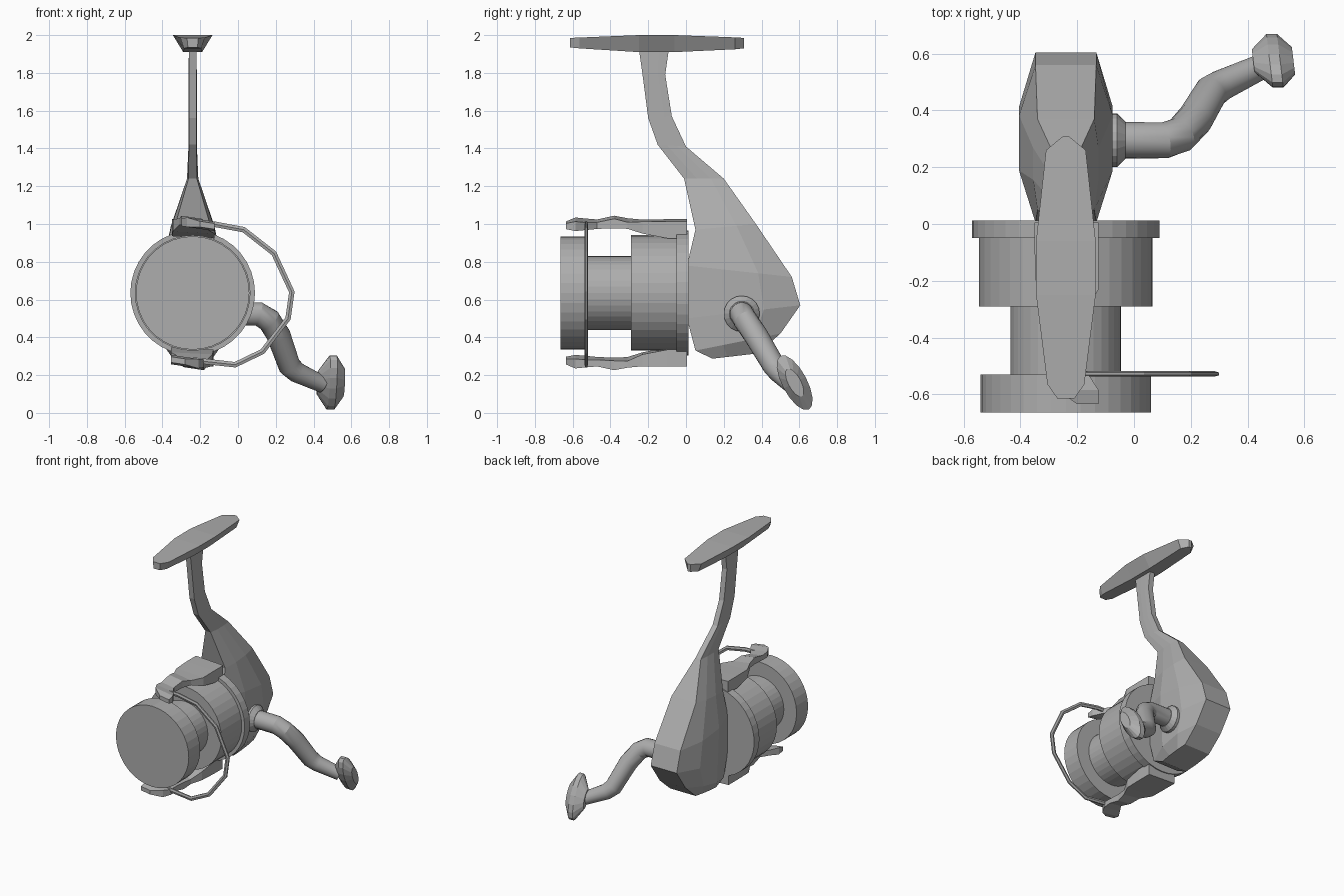
import bpy, bmesh, math
from mathutils import Vector, Matrix

if "Cube" in bpy.data.objects:
    bpy.data.objects.remove(bpy.data.objects["Cube"])

grey = bpy.data.materials.new("grey metal")
grey.diffuse_color = (0.42, 0.42, 0.42, 1)
grey.use_nodes = True
grey.node_tree.nodes["Principled BSDF"].inputs["Base Color"].default_value = grey.diffuse_color
CX, CZ = -0.24, 0.635          # spool axis


def finish(name, bm, smooth=None):
    bmesh.ops.recalc_face_normals(bm, faces=bm.faces)
    me = bpy.data.meshes.new(name)
    bm.to_mesh(me)
    bm.free()
    me.materials.append(grey)
    ob = bpy.data.objects.new(name, me)
    bpy.context.collection.objects.link(ob)
    if smooth:
        bpy.context.view_layer.objects.active = ob
        ob.select_set(True)
        bpy.ops.object.shade_smooth_by_angle(angle=math.radians(smooth))
        ob.select_set(False)
    return ob


def loft(name, rings, smooth=None):
    """Skin a list of equal-length point rings and cap the ends."""
    bm = bmesh.new()
    vs = [[bm.verts.new(p) for p in r] for r in rings]
    n = len(vs[0])
    for a, b in zip(vs, vs[1:]):
        for i in range(n):
            j = (i + 1) % n
            bm.faces.new((a[i], a[j], b[j], b[i]))
    bm.faces.new(vs[0])
    bm.faces.new(vs[-1])
    return finish(name, bm, smooth)


def circle(n):
    return [(math.cos(2 * math.pi * i / n), math.sin(2 * math.pi * i / n)) for i in range(n)]


def lathe_y(name, profile, n=36):
    return loft(name, [[(CX + r * c, y, CZ + r * s) for c, s in circle(n)] for y, r in profile])


def sweep(name, path, radii, n, flat=1.0, smooth=None):
    """Tube along a path; flat squashes the section along y."""
    pts = [Vector(p) for p in path]
    rings = []
    for i, p in enumerate(pts):
        d_in = (p - pts[max(i - 1, 0)]).normalized()
        d_out = (pts[min(i + 1, len(pts) - 1)] - p).normalized()
        t = (d_in + d_out).normalized()
        u = (Vector((0, 1, 0)) - t * t.y).normalized()
        v = t.cross(u)
        rings.append([p + radii[i] * (flat * c * u + s * v) for c, s in circle(n)])
    return loft(name, rings, smooth)


# Spool and rotor, turned around the y axis
lathe_y("spool", [(-.665, .30), (-.53, .30), (-.53, .195), (-.28, .195)])
lathe_y("rotor", [(-.29, .306), (-.05, .306), (-.05, .33), (.012, .33)])

# Body with stem: front point, back point, edge half width, middle half width
stations = [
    (-.25, 1.93, -.09, 1.93, .02, .02),
    (-.23, 1.79, -.11, 1.79, .02, .022),
    (-.20, 1.56, -.075, 1.57, .02, .022),
    (-.15, 1.42, .0, 1.41, .02, .022),
    (-.01, 1.24, .20, 1.24, .022, .03),
    (.05, .97, .37, 1.0, .10, .115),
    (.005, .78, .56, .72, .107, .165),
    (.005, .50, .605, .57, .107, .165),
    (.05, .33, .50, .42, .107, .155),
    (.14, .287, .38, .315, .105, .11),
]
rings = []
for yf, zf, yb, zb, we, wm in stations:
    def at(t, w):
        return (CX + w, yf + (yb - yf) * t, zf + (zb - zf) * t)
    rings.append([at(0, we), at(.33, wm), at(.68, wm), at(1, we),
                  at(1, -we), at(.68, -wm), at(.33, -wm), at(0, -we)])
loft("body", rings)

# Mounting foot: y, half width, lower half width, bottom, top
foot = [(-.615, .03, .025, 1.935, 1.985), (-.565, .065, .045, 1.93, 1.987),
        (-.25, .105, .05, 1.91, 2.0), (-.06, .105, .05, 1.91, 2.0),
        (.26, .07, .045, 1.925, 1.988), (.308, .012, .01, 1.93, 1.985)]
loft("foot", [[(CX - w, y, t), (CX + w, y, t), (CX + l, y, b), (CX - l, y, b)]
              for y, w, l, b, t in foot])

# Bail arms: y, left x, right x, bottom, top; second is turned half around the axis
arm = [(.005, -.35, -.125, .93, 1.02), (-.10, -.35, -.125, .93, 1.02),
       (-.23, -.345, -.125, .955, 1.018), (-.31, -.31, -.17, .985, 1.02),
       (-.38, -.30, -.19, .985, 1.035), (-.47, -.30, -.20, .98, 1.015),
       (-.53, -.30, -.16, .98, 1.02), (-.585, -.27, -.125, .98, 1.03),
       (-.635, -.20, -.125, .99, 1.02)]
for name, sgn in (("upper_arm", 1), ("lower_arm", -1)):
    sections = []
    for y, xl, xr, b, t in arm:
        k = -.15 if y < -.3 else -.05
        sec = [(xl, t), (xr, t), (xr, b), (xl, b)]
        sections.append([(CX + sgn * (x - CX), y, CZ + sgn * (z + k * (x - CX) - CZ))
                         for x, z in sec])
    loft(name, sections)

# Bail wire
wire = [(-.20, 1.0), (-.12, .998), (.03, .97), (.19, .845), (.285, .64),
        (.265, .50), (.13, .325), (-.015, .255), (-.17, .272), (-.24, .28)]
sweep("bail_wire", [(x, -.528, z) for x, z in wire], [.017] * len(wire), 6, .55)

# Crank collar and arm
loft("crank_collar", [[(x, .295 + r * c, .525 + r * s) for c, s in circle(20)]
                      for x, r in ((-.10, .095), (-.06, .095), (-.03, .066))])
sweep("crank_arm", [(-.08, .295, .525), (.11, .295, .523), (.165, .315, .49),
                    (.215, .37, .41), (.272, .465, .25), (.31, .49, .215), (.45, .555, .15)],
      [.064, .064, .064, .064, .06, .055, .045], 18, smooth=25)

# Oval crank knob
long_dir, short_dir = Vector((0, .47, -.88)), Vector((0, .88, .47))
knob = []
for x, f in ((.42, .42), (.478, .98), (.515, .98), (.562, .5)):
    ring = []
    for c, s in circle(16):
        off = f * (.165 * c * long_dir + .067 * s * short_dir)
        ring.append(Vector((x - .12 * off.y, .575, .16)) + off)
    knob.append(ring)
loft("crank_knob", knob)
